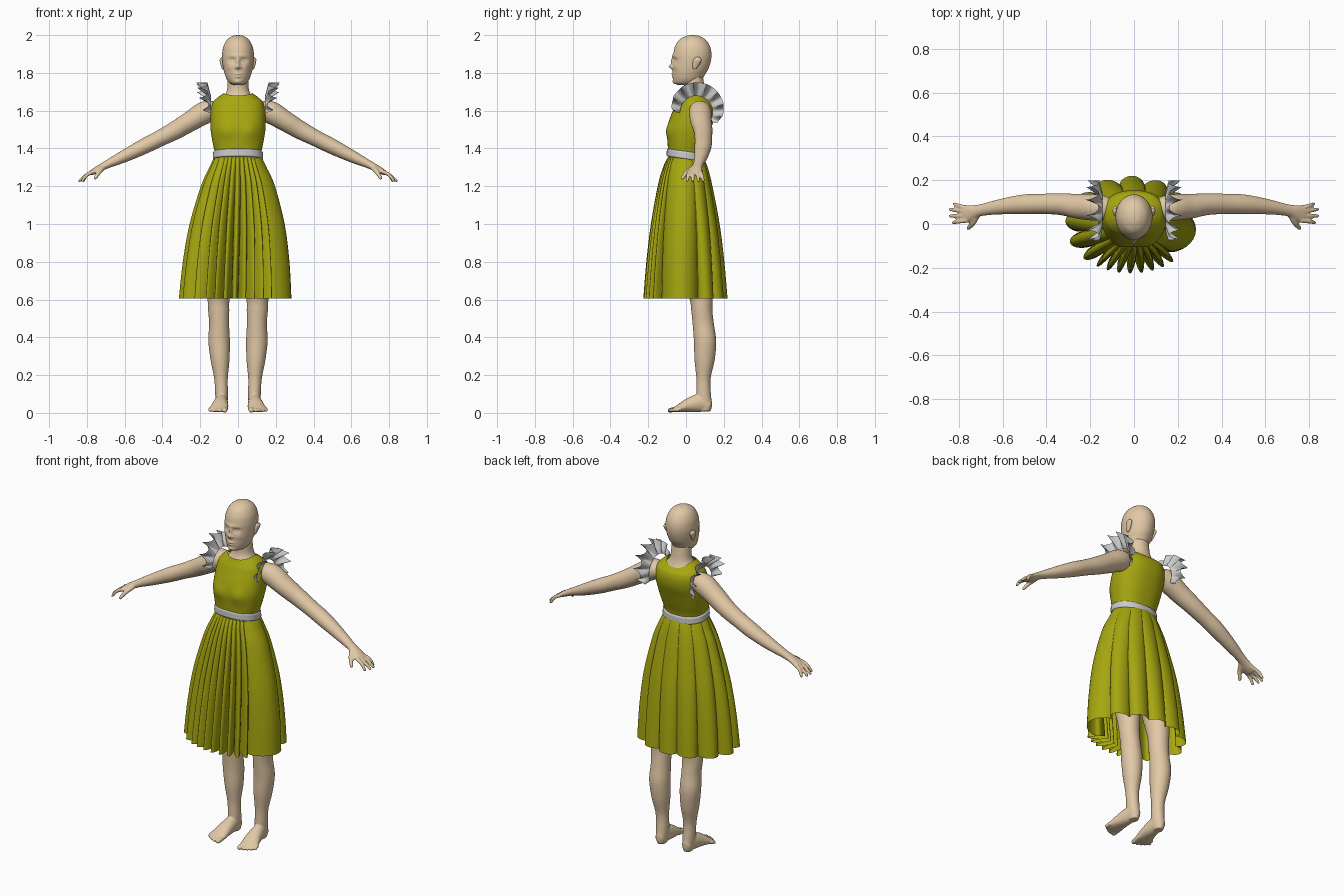
import bpy, bmesh
from math import sin, cos, pi, exp, radians
from mathutils import Vector


def material(name, rgb):
    m = bpy.data.materials.new(name)
    m.diffuse_color = (*rgb, 1)
    return m


SKIN = material("skin", (0.76, 0.58, 0.38))
CLOTH = material("olive_cloth", (0.38, 0.38, 0.005))


def spline(rows, steps):
    """Catmull-Rom interpolation of equal-length rows."""
    out = []
    for i in range(len(rows) - 1):
        p = [rows[max(0, min(len(rows) - 1, i + k))] for k in (-1, 0, 1, 2)]
        for j in range(steps):
            t = j / steps
            out.append([0.5 * (2 * b + (c - a) * t + (2 * a - 5 * b + 4 * c - d) * t * t
                               + (3 * b - a - 3 * c + d) * t ** 3) for a, b, c, d in zip(*p)])
    return out + [list(rows[-1])]


def skin_rings(bm, rings, cap=True, closed=True):
    vs = [[bm.verts.new(p) for p in r] for r in rings]
    n = len(vs[0])
    for a, b in zip(vs, vs[1:]):
        for i in range(n if closed else n - 1):
            bm.faces.new((a[i], a[(i + 1) % n], b[(i + 1) % n], b[i]))
    if cap:
        bm.faces.new(vs[0])
        bm.faces.new(vs[-1])


def loft(rows, steps=6, seg=48, power=1.0, warp=None, side=1):
    """Stacked ovals: z, half width, front y, back y, centre x."""
    rings = []
    for z, rx, yf, yb, x0 in spline([tuple(r) + (0,) * (5 - len(r)) for r in rows], steps):
        ring = []
        for k in range(seg):
            a = 2 * pi * k / seg
            c, s = cos(a), sin(a)
            c, s = (abs(v) ** power * (1 if v > 0 else -1) for v in (c, s))
            p = Vector((side * (x0 + rx * c), (yf + yb) / 2 + (yb - yf) / 2 * s, z))
            ring.append(warp(p, s) if warp else p)
        rings.append(ring)
    return rings


def sweep(bm, rows, steps=5, seg=16, side=1):
    """Tube along points: x, y, z, sideways radius, upward radius."""
    pts = spline(rows, steps)
    P = [Vector((side * r[0], r[1], r[2])) for r in pts]
    rings = []

    def ring(c, t, w, h):
        u = t.cross(Vector((0, 0, 1))).normalized()
        v = u.cross(t).normalized()
        rings.append([c + u * w * cos(2 * pi * k / seg) + v * h * sin(2 * pi * k / seg) for k in range(seg)])

    for i, r in enumerate(pts):
        t = (P[min(i + 1, len(P) - 1)] - P[max(i - 1, 0)]).normalized()
        ring(P[i], t, r[3], r[4])
    ring(P[-1] + t * r[4] * 0.7, t, r[3] * 0.65, r[4] * 0.65)
    skin_rings(bm, rings)


def finish(name, bm, mat=None):
    bmesh.ops.recalc_face_normals(bm, faces=bm.faces)
    for f in bm.faces:
        f.smooth = True
    me = bpy.data.meshes.new(name)
    bm.to_mesh(me)
    bm.free()
    if mat:
        me.materials.append(mat)
    ob = bpy.data.objects.new(name, me)
    bpy.context.collection.objects.link(ob)
    return ob


# Body: torso, neck, limbs, fused by a voxel remesh
bm = bmesh.new()
skin_rings(bm, loft([(.93, .10, -.05, .11), (1.1, .14, -.07, .12), (1.25, .12, -.07, .09),
                     (1.37, .112, -.082, .078), (1.5, .125, -.08, .115), (1.6, .12, -.052, .138),
                     (1.65, .10, -.035, .122), (1.675, .075, -.022, .11), (1.71, .058, -.01, .10),
                     (1.78, .054, -.01, .09), (1.82, .04, 0, .08)]))
for s in (1, -1):
    # legs
    skin_rings(bm, loft([(1.05, .08, -.06, .11, .07), (.95, .09, -.06, .13, .09), (.75, .072, -.02, .14, .1),
                         (.60, .058, .02, .14, .103), (.54, .056, .028, .14, .102), (.47, .053, .035, .148, .1),
                         (.38, .057, .042, .16, .1), (.28, .05, .045, .152, .095), (.18, .036, .055, .13, .09),
                         (.10, .034, .055, .132, .087), (.04, .03, .06, .138, .086), (.008, .024, .07, .13, .086)],
                        side=s))
    # feet and toes
    sweep(bm, [(.086, .125, .034, .026, .03), (.088, .08, .052, .034, .048), (.093, .02, .042, .042, .039),
               (.10, -.03, .026, .049, .023), (.104, -.055, .018, .047, .015)], seg=28, side=s)
    for x, tip, r in ((.068, -.088, .014), (.092, -.086, .011), (.111, -.078, .0105),
                      (.129, -.067, .010), (.146, -.052, .010)):
        sweep(bm, [(x, -.025, .022, r, r), (x, (tip - .025) / 2, .019, r, r), (x + .003, tip, .013, r, r * .9)], side=s)
    # arms and palms
    sweep(bm, [(.11, .07, 1.60, .05, .045), (.17, .075, 1.592, .06, .06), (.25, .08, 1.545, .057, .054),
               (.33, .09, 1.497, .05, .049), (.42, .092, 1.45, .046, .043), (.50, .09, 1.41, .045, .041),
               (.60, .08, 1.36, .036, .033), (.70, .063, 1.312, .027, .021), (.75, .05, 1.285, .037, .017),
               (.778, .046, 1.27, .038, .013)], seg=28, side=s)
    # fingers and thumb
    for y0, x1, y1 in ((.074, .82, .092), (.056, .84, .067), (.036, .84, .037), (.017, .825, .006)):
        sweep(bm, [(.76, y0, 1.28, .011, .011), (.80, (y0 + y1) / 2, 1.26, .010, .010),
                   (x1, y1, 1.228, .008, .008)], side=s)
    sweep(bm, [(.715, .045, 1.30, .016, .014), (.735, .005, 1.275, .013, .012),
               (.757, -.02, 1.242, .009, .009)], side=s)
body = finish("body", bm, SKIN)
rm = body.modifiers.new("fuse", 'REMESH')
rm.mode, rm.voxel_size, rm.use_smooth_shade = 'VOXEL', 0.005, True
sm = body.modifiers.new("soften", 'SMOOTH')
sm.factor, sm.iterations = 0.5, 4

# Head with face relief: x, z, spread x, spread z, push forward
FACE = [(0, 1.832, .011, .011, .020), (0, 1.86, .009, .022, .011), (0, 1.89, .045, .009, .004),
        (0, 1.793, .018, .005, .007), (0, 1.779, .015, .005, .006), (0, 1.752, .02, .011, .007)]
for s in (1, -1):
    FACE += [(s * .032, 1.866, .016, .011, -.012), (s * .032, 1.865, .010, .006, .007),
             (s * .015, 1.828, .006, .006, .005), (s * .045, 1.83, .018, .016, .004)]


def face_warp(p, s):
    q = p.copy()
    if s < 0:
        for x, z, sx, sz, amp in FACE:
            q.y -= amp * min(1, -3 * s) * exp(-((p.x - x) / sx) ** 2 - ((p.z - z) / sz) ** 2)
    return q


bm = bmesh.new()
skin_rings(bm, loft([(2.0, .004, .03, .042), (1.995, .03, .0, .07), (1.975, .058, -.036, .105),
                     (1.94, .077, -.058, .127), (1.90, .084, -.067, .135), (1.86, .083, -.069, .131),
                     (1.82, .077, -.07, .118), (1.79, .069, -.07, .10), (1.765, .059, -.067, .085),
                     (1.745, .043, -.06, .065), (1.735, .02, -.04, .035)], steps=9, seg=128, warp=face_warp))
finish("head", bm, SKIN)

# Ears
bm = bmesh.new()
for s in (1, -1):
    skin_rings(bm, loft([(1.818, .003, .04, .05, .079), (1.828, .008, .035, .06, .08), (1.85, .010, .035, .075, .084),
                         (1.87, .011, .04, .082, .086), (1.883, .003, .052, .07, .085)], seg=20, side=s))
finish("ears", bm, SKIN)


# Bodice with bust shape and scooped back neckline
def bodice_warp(p, s):
    q = p.copy()
    if s < 0:
        for x in (-.065, .065):
            q.y -= .012 * exp(-((p.x - x) / .045) ** 2 - ((p.z - 1.495) / .045) ** 2)
    up = max(0, (p.z - 1.64) / .05)
    q.z -= up * (.028 if s > 0 else .012) * s * s
    return q


bm = bmesh.new()
skin_rings(bm, loft([(1.335, .122, -.092, .088), (1.38, .124, -.094, .09), (1.44, .136, -.098, .11),
                     (1.5, .145, -.098, .13), (1.56, .146, -.085, .15), (1.61, .143, -.065, .153),
                     (1.645, .132, -.05, .142), (1.672, .105, -.038, .128), (1.693, .075, -.03, .116)],
                    seg=80, power=.85, warp=bodice_warp), cap=False)
finish("bodice", bm, CLOTH)

# Waistband, lower at the back
bm = bmesh.new()
skin_rings(bm, loft([(1.343, .126, -.096, .092), (1.348, .132, -.102, .098), (1.364, .132, -.102, .098),
                     (1.38, .131, -.101, .097), (1.385, .125, -.095, .091)], seg=64, power=.9,
                    warp=lambda p, s: p + Vector((0, 0, -.15 * p.y))), cap=False)
finish("waistband", bm)

# Skirt: fold boundaries in degrees and fold depth; narrow deep pleats in front
FOLDS = [(-45, .22), (22, .18), (50, .17), (76, .17), (102, .17), (130, .17), (160, .2), (190, .26), (216, .32)]
FOLDS += [(234 + 10.1 * k, .42) for k in range(8)] + [(315, 0)]
bm = bmesh.new()
rows = [(1.352, .127, -.097, .093, 0), (1.30, .152, -.122, .115, 0), (1.2, .197, -.15, .14, 0),
        (1.0, .253, -.186, .178, -.004), (.8, .284, -.21, .203, -.009), (.605, .30, -.226, .22, -.014)]
rings = []
for z, rx, yf, yb, x0 in spline(rows, 8):
    drop = (1.352 - z) / .75
    ring = []
    for (a0, d), (a1, _) in zip(FOLDS, FOLDS[1:]):
        for k in range(18):
            # cosine spacing puts more points in the creases
            t = (1 - cos(pi * k / 18)) / 2
            a = radians(a0 + (a1 - a0) * t)
            inward = d * (.14 + .86 * max(0, drop) ** .8) * (1 - sin(pi * t) ** .65)
            f = 1 - inward
            ring.append((x0 + rx * f * cos(a), (yf + yb) / 2 + (yb - yf) / 2 * f * sin(a), z))
    rings.append(ring)
skin_rings(bm, rings, cap=False)
finish("skirt", bm, CLOTH)

# Shoulder ruffles: a wavy strip around each armhole
bm = bmesh.new()
for s in (1, -1):
    strip = []
    for i in range(9):
        t = i / 8
        line = []
        for k in range(141):
            u = k / 140
            w = t * (.25 + .75 * sin(pi * u) ** .4 if 0 < u < 1 else .25)
            a = radians(-2 + 212 * u) + .07 * w * cos(16 * pi * u)
            r = .086 + .072 * w
            line.append((s * (.143 + .048 * w + .030 * w * sin(16 * pi * u)),
                         .055 - r * cos(a), 1.592 + r * sin(a)))
        strip.append(line)
    skin_rings(bm, strip, cap=False, closed=False)
finish("shoulder_ruffles", bm)
